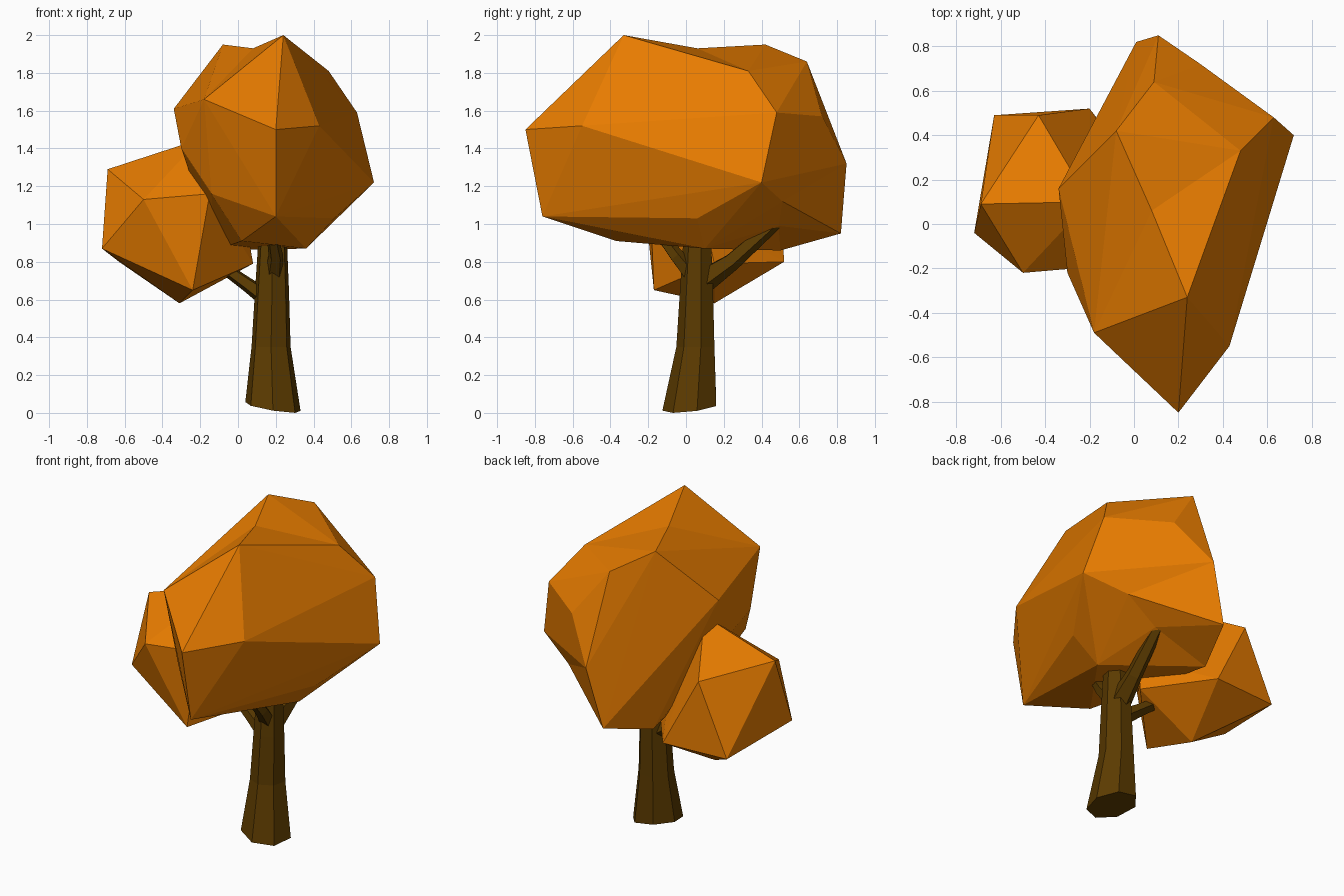
import bpy, bmesh, math
from mathutils import Vector

if "Cube" in bpy.data.objects:
    bpy.data.objects.remove(bpy.data.objects["Cube"])


def material(name, color):
    m = bpy.data.materials.new(name)
    m.diffuse_color = (*color, 1)
    m.use_nodes = True
    m.node_tree.nodes["Principled BSDF"].inputs["Base Color"].default_value = m.diffuse_color
    return m


leaf = material("autumn_leaf", (0.80, 0.20, 0.0))
bark = material("bark", (0.105, 0.043, 0.0))


def finish(name, bm, mat):
    bmesh.ops.recalc_face_normals(bm, faces=bm.faces)
    me = bpy.data.meshes.new(name)
    bm.to_mesh(me)
    bm.free()
    me.materials.append(mat)
    ob = bpy.data.objects.new(name, me)
    bpy.context.collection.objects.link(ob)
    return ob


def clump(name, pts, dents=()):
    """Faceted leaf mass: hull around corner points, with some edges dented inward."""
    bm = bmesh.new()
    for p in pts:
        bm.verts.new(p)
    out = bmesh.ops.convex_hull(bm, input=bm.verts)
    junk = [g for g in out["geom_interior"] if isinstance(g, bmesh.types.BMVert)]
    bmesh.ops.delete(bm, geom=junk, context='VERTS')
    for a, b, target in dents:
        va, vb = (min(bm.verts, key=lambda v: (v.co - Vector(p)).length) for p in (a, b))
        edge = next((e for e in va.link_edges if e.other_vert(va) == vb), None)
        if edge is None:
            continue
        sides = [v for f in edge.link_faces for v in f.verts if v not in (va, vb)]
        bm.edges.remove(edge)
        mid = bm.verts.new(target)
        for s in sides:
            bm.faces.new((va, mid, s))
            bm.faces.new((mid, vb, s))
    return finish(name, bm, leaf)


def limb(name, path, sides, level=False):
    """Tapered faceted limb; path holds (x, y, z, radius)."""
    bm = bmesh.new()
    pts = [Vector(p[:3]) for p in path]
    rings = []
    for i, p in enumerate(pts):
        d = pts[min(i + 1, len(pts) - 1)] - pts[max(i - 1, 0)]
        q = Vector((0, 0, 1)).rotation_difference(Vector((0, 0, 1)) if level else d)
        r = path[i][3]
        ring = []
        for k in range(sides):
            a = math.tau * (k + 0.25) / sides
            ring.append(bm.verts.new(p + q @ Vector((r * math.cos(a), r * math.sin(a), 0))))
        rings.append(ring)
    for a, b in zip(rings, rings[1:]):
        for k in range(sides):
            j = (k + 1) % sides
            bm.faces.new((a[k], a[j], b[j], b[k]))
    bm.faces.new(rings[0])
    bm.faces.new(rings[-1])
    return finish(name, bm, bark)


# main crown, dented along the top ridge and under the back
peak, back_peak = (0.24, -0.33, 2.00), (-0.08, 0.42, 1.95)
right_tip, back_tip, under = (0.72, 0.40, 1.22), (0.01, 0.82, 0.95), (0.36, 0.10, 0.87)
clump("main_crown", [
    peak, back_peak, right_tip, back_tip, under,
    (0.48, 0.33, 1.81), (0.09, 0.64, 1.86), (-0.18, -0.49, 1.66), (0.20, -0.85, 1.50),
    (0.43, -0.55, 1.52), (-0.34, 0.16, 1.61), (-0.30, -0.22, 1.40), (0.63, 0.48, 1.59),
    (0.30, 0.72, 1.57), (0.11, 0.85, 1.32), (0.20, -0.76, 1.04), (0.51, 0.06, 1.03),
    (0.02, -0.37, 0.91), (-0.14, -0.40, 1.16), (-0.12, 0.50, 0.86)],
    dents=[(peak, back_peak, (0.08, 0.06, 1.93)),
           (right_tip, back_tip, (0.47, 0.51, 1.12)),
           (under, back_tip, (0.25, 0.49, 0.99))])

# smaller side crown on the left
clump("side_crown", [
    (-0.69, 0.09, 1.29), (-0.50, -0.22, 1.13), (-0.72, -0.04, 0.87), (-0.63, 0.49, 0.80),
    (-0.43, 0.49, 1.24), (-0.20, 0.52, 0.80), (-0.24, -0.17, 0.65), (-0.31, 0.15, 0.58),
    (-0.20, 0.10, 1.45), (-0.15, -0.19, 1.16), (0.08, 0.15, 0.79), (0.04, 0.10, 1.02)])

# trunk with a flared, slightly slanted foot
trunk = limb("trunk", [
    (0.185, 0.025, 0.03, 0.15), (0.175, 0.055, 0.35, 0.106),
    (0.18, 0.06, 0.65, 0.092), (0.185, 0.065, 1.05, 0.07)], 7, level=True)
for v in trunk.data.vertices:
    if v.co.z < 0.1:
        v.co.z = max(0, 0.03 - 0.16 * (v.co.x - 0.185) + 0.12 * (v.co.y - 0.025))

# branches
limb("left_branch", [(0.16, 0.07, 0.60, 0.05), (0.05, 0.09, 0.68, 0.04),
                     (-0.12, 0.12, 0.80, 0.03)], 5)
limb("back_branch", [(0.18, 0.09, 0.70, 0.07), (0.20, 0.24, 0.80, 0.05),
                     (0.22, 0.50, 1.03, 0.035)], 5)
limb("front_branch", [(0.19, 0.04, 0.72, 0.05), (0.20, -0.05, 0.83, 0.04),
                      (0.17, -0.18, 1.00, 0.025)], 5)
